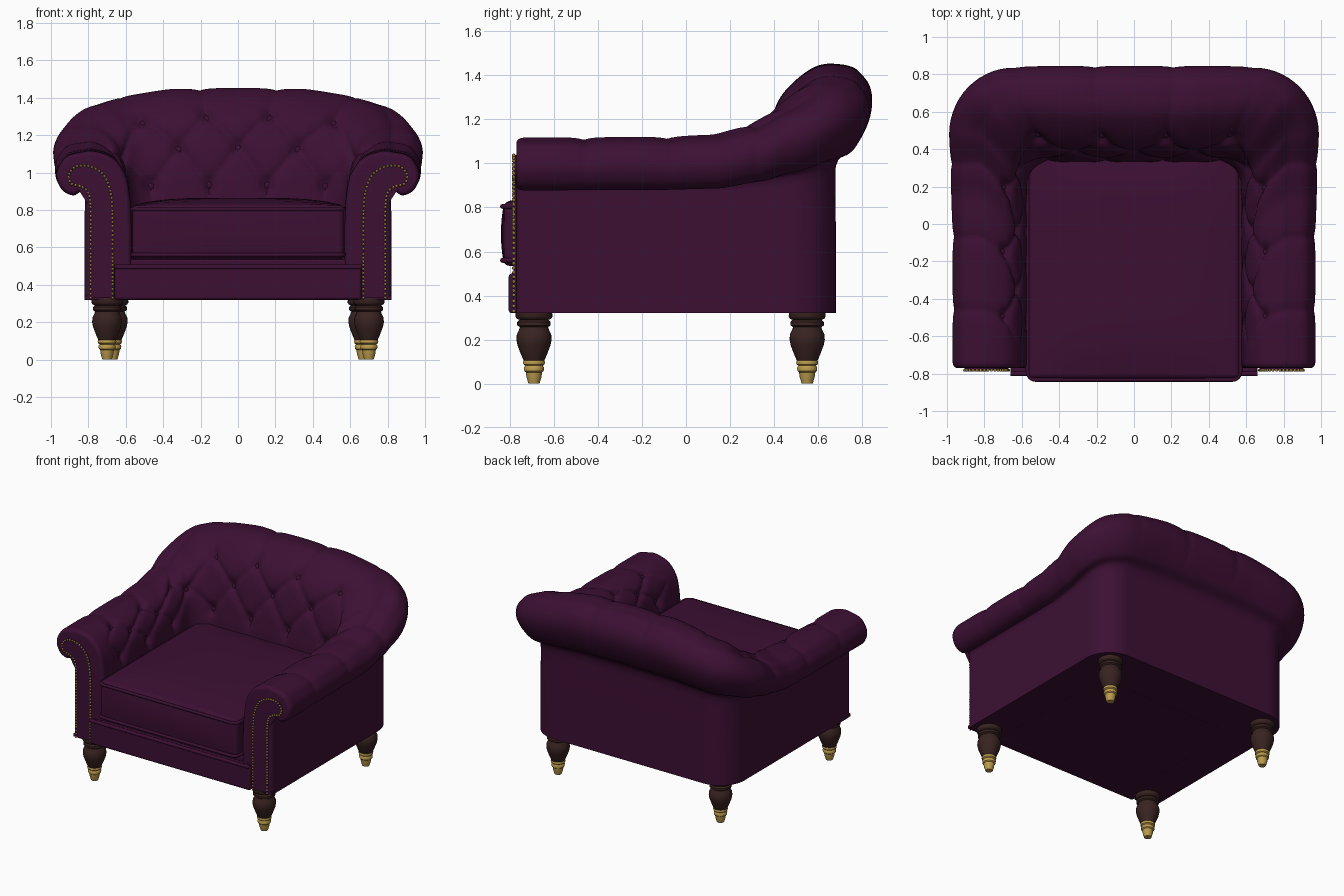
import bpy, bmesh, math
from mathutils import Vector, Matrix

if "Cube" in bpy.data.objects:
    bpy.data.objects.remove(bpy.data.objects["Cube"])

def material(name, rgb):
    m = bpy.data.materials.new(name)
    m.diffuse_color = (*rgb, 1)
    m.use_nodes = True
    m.node_tree.nodes["Principled BSDF"].inputs["Base Color"].default_value = m.diffuse_color
    return m

PURPLE = material("plum fabric", (0.045, 0.005, 0.033))
WOOD = material("dark wood", (0.040, 0.017, 0.015))
BRASS = material("brass", (0.50, 0.33, 0.075))

def finish(name, bm, mat, angle=40):
    me = bpy.data.meshes.new(name)
    bm.to_mesh(me)
    bm.free()
    ob = bpy.data.objects.new(name, me)
    bpy.context.collection.objects.link(ob)
    me.materials.append(mat)
    bpy.ops.object.select_all(action='DESELECT')
    ob.select_set(True)
    bpy.context.view_layer.objects.active = ob
    bpy.ops.object.shade_smooth_by_angle(angle=math.radians(angle))
    return ob

def mirror(ob):
    m = ob.modifiers.new("mirror", 'MIRROR')
    m.merge_threshold = 0.002

def clamp(v): return max(0.0, min(1.0, v))
def lerp(a, b, t): return a + (b - a) * t

def table(t, pts):
    for (a, va), (b, vb) in zip(pts, pts[1:]):
        if t <= b:
            f = clamp((t - a) / (b - a))
            return lerp(va, vb, f * f * (3 - 2 * f) * 0.4 + f * 0.6)
    return pts[-1][1]

def spline(pts, t):
    i = min(int(t), len(pts) - 2)
    f = t - i
    a, b, c, d = (Vector(pts[max(0, min(len(pts) - 1, j))]) for j in (i - 1, i, i + 1, i + 2))
    return 0.5 * (2 * b + (c - a) * f + (2 * a - 5 * b + 4 * c - d) * f * f + (3 * b - a - 3 * c + d) * f ** 3)

# --- Wrap-around back and arms: one rolled section swept round a U plan ---
# section points: (offset, z); negative offset = fraction of the wall thickness
ARM = [(-1, .32), (-1, .7), (-.96, .88), (-.85, 1.0), (-.58, 1.085), (-.16, 1.12), (.06, 1.105),
       (.13, 1.05), (.15, .98), (.12, .91), (.06, .88), (0, .895), (0, .7), (0, .32)]
BACK = [(-1, .32), (-1, .75), (-.98, .92), (-.89, 1.12), (-.72, 1.3), (-.32, 1.43), (.02, 1.45),
        (.13, 1.39), (.165, 1.3), (.145, 1.2), (.085, 1.09), (0, 1.0), (0, .7), (0, .32)]
TOP = [(0, 1.45), (.25, 1.445), (.45, 1.41), (.54, 1.36), (.638, 1.25), (.75, 1.18), (.9, 1.13), (1.1, 1.12), (1.7, 1.115)]
SWELL = [(0, 1), (.45, 1), (.638, 1.08), (.8, 1.06), (1.1, 1), (1.7, 1)]
CORNER = .45 + .12 * math.pi / 2
END = CORNER + .98
CELL = .305

def plan(u):
    """inner point, outer point and outward normal at distance u from the middle of the back"""
    if u < .45:
        return Vector((u, .33, 0)), Vector((u * .62 / .45, .68, 0)), Vector((0, 1, 0))
    if u < CORNER:
        a = (u - .45) / .12
        n = Vector((math.sin(a), math.cos(a), 0))
        return Vector((.45, .21, 0)) + .12 * n, Vector((.62, .48, 0)) + .2 * n, n
    f = (u - CORNER) / .98
    return Vector((.57, lerp(.21, -.77, f), 0)), Vector((.82, lerp(.48, -.77, f), 0)), Vector((1, 0, 0))

def smooth_pos(u, p):
    inner, outer, n = plan(u)
    k = (table(u, TOP) - 1.12) / .33
    s = spline(ARM, p).lerp(spline(BACK, p), k)
    off = (inner - outer) * -s.x if s.x < 0 else n * s.x * table(u, SWELL)
    return outer + off + Vector((0, 0, s.y))

def dist(v): return abs(v - round(v))

def tuft_depth(u, p):
    q = u / CELL
    pc = max(2.1, min(4.1, p))
    a, b = q + (pc - 3.1) / 2, q - (pc - 3.1) / 2
    w = clamp((1.52 - u) / .12) * clamp(p - .8)
    if p > 4.1:
        w *= lerp(1, .6, clamp((p - 4.1) / .6)) * clamp((10 - p) / 2.5)
    depth = .021 * w * max(math.exp(-dist(a) / .08), math.exp(-dist(b) / .08))
    for row, shift in ((2.1, .5), (3.1, 0), (4.1, .5)):
        r2 = (dist(q - shift) * CELL) ** 2 + ((p - row) * .15) ** 2
        depth += .026 * clamp((1.47 - u) / .05) * math.exp(-r2 / .0011)
    return depth

def shell_pos(u, p, extra=0.0):
    e = .003
    ua, ub = max(u - e, 0), min(u + e, END)
    pa, pb = max(p - .02, 0), min(p + .02, 13)
    n = (smooth_pos(ub, p) - smooth_pos(ua, p)).cross(smooth_pos(u, pb) - smooth_pos(u, pa)).normalized()
    r = .025
    f = clamp((u - END + r) / r)
    d = tuft_depth(u, p) + r * (1 - math.sqrt(1 - f * f))
    v = smooth_pos(u, p) + n * (extra - d)
    if u == 0:
        v.x = 0
    return v, n

us = [i * (END - .025) / 125 for i in range(126)] + [END - .025 + .025 * f for f in (.35, .65, .85, .96, 1)]
ps = [0, .5, 1, 1.25, 1.5, 1.7] + [1.8 + i * .1 for i in range(50)] + [6.8 + .2 * i for i in range(27)] + [12.4, 13]
bm = bmesh.new()
rings = [[bm.verts.new(shell_pos(u, p)[0]) for p in ps] for u in us]
for r, s in zip(rings, rings[1:]):
    for j in range(len(ps) - 1):
        bm.faces.new((r[j], s[j], s[j + 1], r[j + 1]))
bm.faces.new(rings[-1][::-1])
bmesh.ops.triangulate(bm, faces=[f for f in bm.faces if len(f.verts) > 4])
bm.normal_update()
mirror(finish("tufted_back_and_arms", bm, PURPLE, 60))

# covered buttons at the crossing points
bm = bmesh.new()
for row, shift in ((2.1, .5), (3.1, 0), (4.1, .5)):
    for i in range(5):
        u = (i + shift) * CELL
        if u < 1.45:
            c, n = shell_pos(u, row, .004)
            for sx in (1, -1) if u > 0 else (1,):
                rot = Vector((n.x * sx, n.y, n.z)).to_track_quat('Z', 'Y').to_matrix().to_4x4()
                mat = Matrix.Translation((c.x * sx, c.y, c.z)) @ rot @ Matrix.Diagonal((1, 1, .5, 1))
                bmesh.ops.create_uvsphere(bm, u_segments=12, v_segments=8, radius=.021, matrix=mat)
finish("tufting_buttons", bm, PURPLE)

# --- Underside board following the outer plan ---
bm = bmesh.new()
half = [smooth_pos(u, 13) for u in us[::3] + [END]]
ring = [bm.verts.new((v.x, v.y, .321)) for v in half] + [bm.verts.new((-v.x, v.y, .321)) for v in half[:0:-1]]
f = bm.faces.new(ring)
ext = bmesh.ops.extrude_face_region(bm, geom=[f])
bmesh.ops.translate(bm, vec=(0, 0, .02), verts=[v for v in ext["geom"] if isinstance(v, bmesh.types.BMVert)])
bmesh.ops.recalc_face_normals(bm, faces=bm.faces)
finish("underside", bm, PURPLE)

# --- Seat: deck, front rail, crowned cushion ---
def soft_box(name, x, y0, y1, z0, z1, bevel, crown=0.0, belly=0.0, cuts=0):
    bm = bmesh.new()
    bmesh.ops.create_cube(bm, size=2)
    if cuts:
        bmesh.ops.subdivide_edges(bm, edges=bm.edges[:], cuts=cuts, use_grid_fill=True)
    for v in bm.verts:
        a, b, c = v.co
        z = lerp(z0, z1, (c + 1) / 2) + (crown * (1 - a ** 4) * (1 - b ** 4) if c > .99 else 0)
        y = lerp(y0, y1, (b + 1) / 2) - (belly * (1 - c * c) * (1 - a ** 4) if b < -.99 else 0)
        v.co = (a * x, y, z)
    ob = finish(name, bm, PURPLE)
    m = ob.modifiers.new("soft edges", 'BEVEL')
    m.width, m.segments, m.limit_method, m.angle_limit = bevel, 4, 'ANGLE', math.radians(50)
    return ob

def piping(name, pts, radius, cyclic):
    cu = bpy.data.curves.new(name, 'CURVE')
    cu.dimensions, cu.bevel_depth, cu.bevel_resolution = '3D', radius, 2
    sp = cu.splines.new('POLY')
    sp.points.add(len(pts) - 1)
    for q, v in zip(sp.points, pts):
        q.co = (*v, 1)
    sp.use_cyclic_u = cyclic
    cu.materials.append(PURPLE)
    bpy.context.collection.objects.link(bpy.data.objects.new(name, cu))

soft_box("seat_deck", .62, -.76, .40, .33, .535, .01)
soft_box("front_rail", .66, -.805, -.70, .32, .50, .015)
piping("rail_piping", [(-.66, -.80, .495), (.66, -.80, .495)], .013, False)
soft_box("seat_cushion", .565, -.825, .36, .535, .825, .03, .04, .015, 11)
for label, z in (("upper", .805), ("lower", .56)):
    loop = []
    for cx, cy, a0 in ((.525, .31, 0), (-.525, .31, 90), (-.525, -.79, 180), (.525, -.79, 270)):
        for a in range(0, 91, 15):
            t = math.radians(a0 + a)
            loop.append((cx + .043 * math.cos(t), cy + .043 * math.sin(t), z))
    piping(label + "_cushion_piping", loop, .011, True)

# --- Scroll panels on the arm fronts, outlined with brass nails ---
OUTLINE = [(.67, .33), (.67, .6), (.672, .82), (.69, .93), (.73, 1.0), (.80, 1.035), (.87, 1.03),
           (.905, .985), (.89, .94), (.84, .925), (.80, .89), (.788, .8), (.788, .6), (.788, .33)]
line = [spline(OUTLINE, i * 13 / 390) for i in range(391)]
bm = bmesh.new()
f = bm.faces.new([bm.verts.new((p.x, -.765, p.y)) for p in line[::5]])
ext = bmesh.ops.extrude_face_region(bm, geom=[f])
bmesh.ops.translate(bm, vec=(0, -.017, 0), verts=[v for v in ext["geom"] if isinstance(v, bmesh.types.BMVert)])
bmesh.ops.recalc_face_normals(bm, faces=bm.faces)
mirror(finish("arm_front_panel", bm, PURPLE))

bm = bmesh.new()
last = None
for p in line:
    if last is None or (p - last).length > .019:
        last = p
        y = -.806 if p.x < .665 and p.y < .5 else -.782
        bmesh.ops.create_uvsphere(bm, u_segments=8, v_segments=6, radius=.0075,
                                  matrix=Matrix.Translation((p.x, y, p.y)))
mirror(finish("nail_trim", bm, BRASS))

# --- Turned legs with brass ferrules ---
WOOD_PROFILE = [(0, .33), (.082, .33), (.084, .305), (.078, .295), (.066, .29), (.076, .28), (.076, .265),
                (.064, .257), (.068, .245), (.078, .225), (.08, .2), (.075, .175), (.06, .135), (.047, .105), (0, .1)]
BRASS_PROFILE = [(0, .107), (.046, .107), (.05, .098), (.048, .088), (.04, .082), (.046, .072), (.044, .058),
                 (.037, .052), (.034, .03), (.025, 0), (0, 0)]

def lathe(name, profile, x, y, mat):
    bm = bmesh.new()
    vs = [bm.verts.new((r, 0, z)) for r, z in profile]
    es = [bm.edges.new(e) for e in zip(vs, vs[1:])]
    bmesh.ops.spin(bm, geom=vs + es, axis=(0, 0, 1), cent=(0, 0, 0), angle=2 * math.pi, steps=28)
    bmesh.ops.remove_doubles(bm, verts=bm.verts, dist=.0005)
    bmesh.ops.recalc_face_normals(bm, faces=bm.faces)
    bmesh.ops.translate(bm, vec=(x, y, 0), verts=bm.verts)
    finish(name, bm, mat)

for place, x, y in (("front", .70, -.69), ("back", .67, .55)):
    for side, s in (("right", 1), ("left", -1)):
        lathe(f"{place}_{side}_leg", WOOD_PROFILE, x * s, y, WOOD)
        lathe(f"{place}_{side}_ferrule", BRASS_PROFILE, x * s, y, BRASS)
